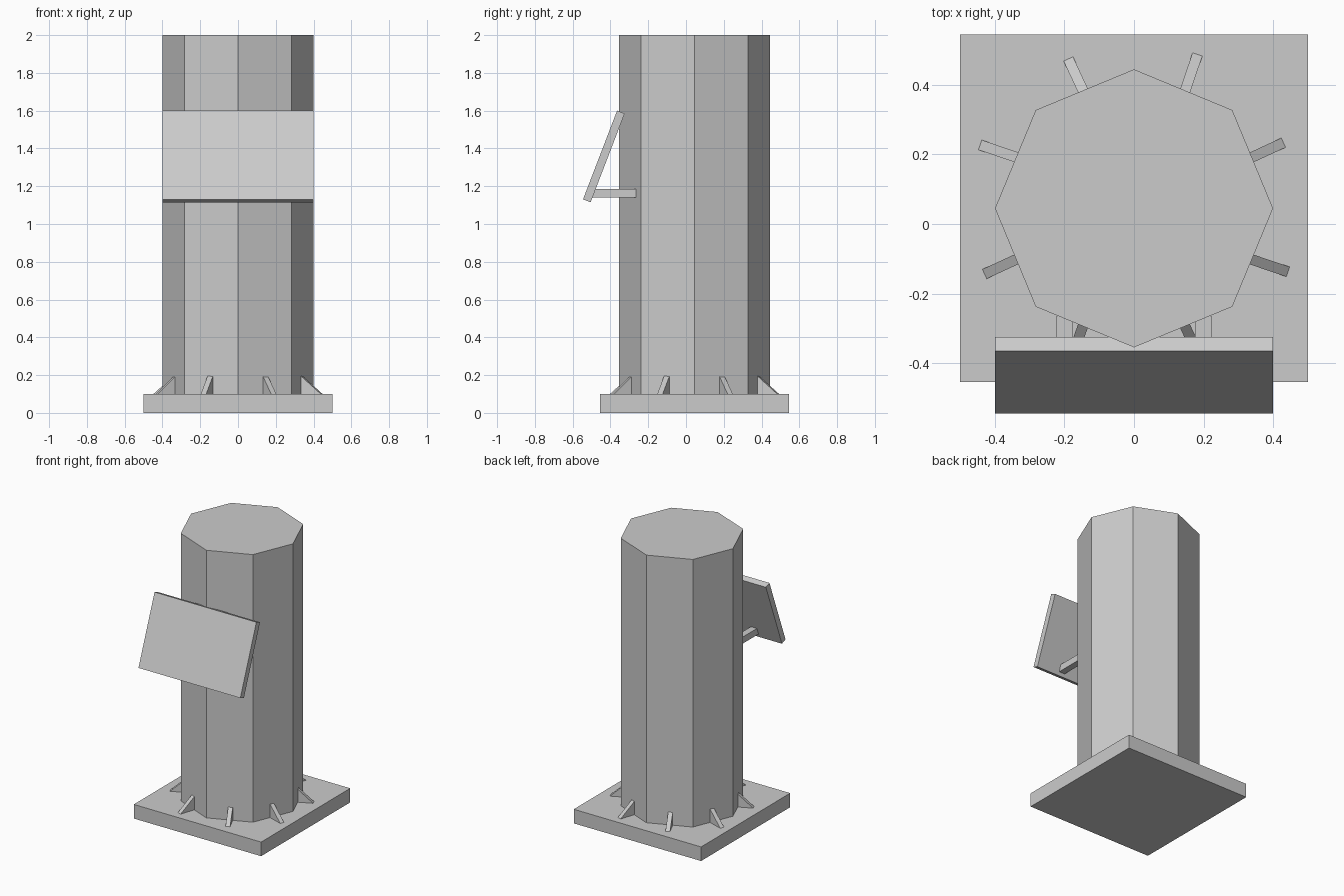
import bpy, bmesh
from math import radians, cos, sin, atan2
from mathutils import Vector, Matrix

if "Cube" in bpy.data.objects:
    bpy.data.objects.remove(bpy.data.objects["Cube"])

CY = 0.045  # column axis in y


def make_object(name, bm):
    bmesh.ops.recalc_face_normals(bm, faces=bm.faces)
    mesh = bpy.data.meshes.new(name)
    bm.to_mesh(mesh)
    bm.free()
    ob = bpy.data.objects.new(name, mesh)
    bpy.context.collection.objects.link(ob)
    return ob


def box(name, size, center, tilt=0.0):
    bm = bmesh.new()
    bmesh.ops.create_cube(bm, size=1)
    m = Matrix.Translation(center) @ Matrix.Rotation(tilt, 4, 'X') @ Matrix.Diagonal((*size, 1))
    bmesh.ops.transform(bm, matrix=m, verts=bm.verts)
    return make_object(name, bm)


def prism(name, points, offset, matrix=Matrix()):
    """Extrude a flat polygon by an offset vector, then place it."""
    bm = bmesh.new()
    face = bm.faces.new([bm.verts.new(p) for p in points])
    new = bmesh.ops.extrude_face_region(bm, geom=[face], use_keep_orig=True)
    moved = [v for v in new['geom'] if isinstance(v, bmesh.types.BMVert)]
    bmesh.ops.translate(bm, vec=offset, verts=moved)
    bmesh.ops.transform(bm, matrix=matrix, verts=bm.verts)
    return make_object(name, bm)


# Square foot plate
box("base_plate", (1, 1, 0.1), (0, CY, 0.05))

# Octagonal column with a corner facing front
ring = [(0.4 * cos(radians(45 * i)), CY + 0.4 * sin(radians(45 * i)), 0.1) for i in range(8)]
prism("column", ring, (0, 0, 1.9))

# Triangular gussets: two slightly different ones per quarter turn
gussets = [((0.335, 0.145), (0.430, 0.189)), ((0.338, -0.147), (0.443, -0.1825))]
for k in range(4):
    for j, (inner, outer) in enumerate(gussets):
        run = Vector(outer) - Vector(inner)
        length = run.length
        profile = [(-0.02, -0.015, 0.1), (length, -0.015, 0.1),
                   (0, -0.015, 0.195), (-0.02, -0.015, 0.195)]
        place = (Matrix.Translation((0, CY, 0)) @ Matrix.Rotation(radians(90 * k), 4, 'Z')
                 @ Matrix.Translation((*inner, 0)) @ Matrix.Rotation(atan2(run.y, run.x), 4, 'Z'))
        prism(f"gusset_{k * 2 + j + 1}", profile, (0, 0.03, 0), place)

# Tilted sign panel leaning on the column
box("sign_panel", (0.8, 0.043, 0.503), (0, -0.435, 1.3575), radians(-21))

# Two horizontal brackets holding the panel's lower edge
for side, label in ((-1, "left"), (1, "right")):
    box(f"bracket_{label}", (0.047, 0.24, 0.047), (side * 0.199, -0.385, 1.1625))
